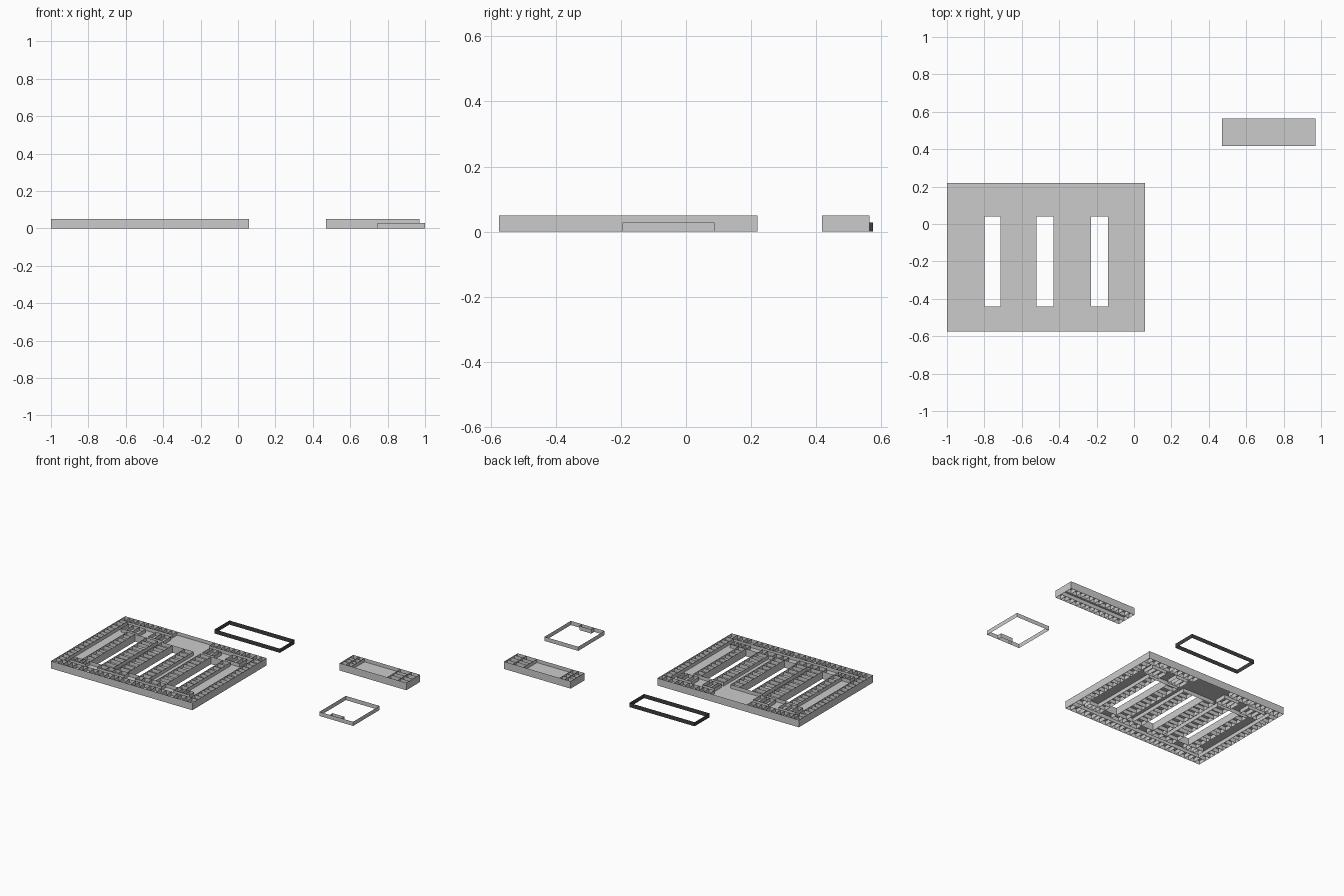
import bpy, bmesh, random

if "Cube" in bpy.data.objects:
    bpy.data.objects.remove(bpy.data.objects["Cube"])

random.seed(4)
FLOOR, TOP = 0.026, 0.05
UPPER, LOWER = (FLOOR, TOP), (0.0, FLOOR)
FULL = (0.0, TOP)


def wall(bm, x0, y0, x1, y1, z):
    """Thin upright sheet."""
    bm.faces.new([bm.verts.new(p) for p in (
        (x0, y0, z[0]), (x1, y1, z[0]), (x1, y1, z[1]), (x0, y0, z[1]))])


def ring(bm, x0, x1, y0, y1, z, flip=False):
    """Four upright sheets, facing outwards unless flipped."""
    pts = [(x0, y0), (x1, y0), (x1, y1), (x0, y1)]
    if flip:
        pts.reverse()
    for a, b in zip(pts, pts[1:] + pts[:1]):
        wall(bm, *a, *b, z)


def slab(bm, x0, x1, y0, y1):
    """Intermediate floor sheet."""
    bm.faces.new([bm.verts.new((x, y, FLOOR)) for x, y in (
        (x0, y0), (x1, y0), (x1, y1), (x0, y1))])


def rooms(bm, x0, x1, y0, y1, n, z, axis):
    """Row of n rooms along an axis, with slightly uneven dividers."""
    ring(bm, x0, x1, y0, y1, z)
    for i in range(1, n):
        t = (i + random.uniform(-0.2, 0.2)) / n
        if axis == 'x':
            x = x0 + (x1 - x0) * t
            wall(bm, x, y0, x, y1, z)
        else:
            y = y0 + (y1 - y0) * t
            wall(bm, x0, y, x1, y, z)


def finish(bm, name, mat=None):
    me = bpy.data.meshes.new(name)
    bm.to_mesh(me)
    bm.free()
    ob = bpy.data.objects.new(name, me)
    bpy.context.collection.objects.link(ob)
    if mat:
        me.materials.append(mat)


# Main building: outer walls, floor and three courtyards
X0, X1, Y0, Y1 = -1.0, 0.06, -0.575, 0.22
slots = [(-0.80, -0.715), (-0.52, -0.43), (-0.23, -0.14)]
S0, S1 = -0.44, 0.04
bm = bmesh.new()
ring(bm, X0, X1, Y0, Y1, FULL)
slab(bm, X0, X1, Y0, S0)
slab(bm, X0, X1, S1, Y1)
left = X0
for a, b in slots:
    slab(bm, left, a, S0, S1)
    ring(bm, a, b, S0, S1, FULL, True)
    left = b
slab(bm, left, X1, S0, S1)
finish(bm, "main_building_shell")

# Main building: rooms on both storeys
for name, z in (("main_upper_rooms", UPPER), ("main_lower_rooms", LOWER)):
    bm = bmesh.new()
    # Perimeter rooms
    for a, b in ((X0, -0.945), (0.005, X1)):
        rooms(bm, a, b, -0.515, 0.165, 17, z, 'y')
    rooms(bm, X0, X1, Y0, -0.515, 27, z, 'x')
    rooms(bm, X0, -0.61, 0.165, Y1, 11, z, 'x')
    rooms(bm, -0.33, X1, 0.165, Y1, 10, z, 'x')
    # Rooms beside the courtyards
    for a, b in ((-0.86, -0.80), (-0.715, -0.63), (-0.60, -0.52),
                 (-0.43, -0.36), (-0.31, -0.23), (-0.14, -0.085)):
        rooms(bm, a, b, S0, S1, 10, z, 'y')
    # Rooms at the ends of the courtyards
    for a, b in ((-0.92, -0.79), (-0.715, -0.60), (-0.31, -0.22), (-0.14, -0.03)):
        rooms(bm, a, b, 0.06, 0.14, 3, z, 'x')
    for a, b in ((-0.92, -0.80), (-0.715, -0.51), (-0.43, -0.23), (-0.14, -0.02)):
        rooms(bm, a, b, -0.49, S0, 4, z, 'x')
    finish(bm, name)

# Small building
bm = bmesh.new()
ring(bm, 0.47, 0.97, 0.417, 0.563, FULL)
slab(bm, 0.47, 0.97, 0.417, 0.563)
finish(bm, "small_building_shell")

bm = bmesh.new()
for a, b in ((0.47, 0.515), (0.515, 0.555), (0.825, 0.905), (0.905, 0.97)):
    rooms(bm, a, b, 0.417, 0.563, 4, UPPER, 'y')
finish(bm, "small_upper_rooms")

bm = bmesh.new()
for a, b in ((0.417, 0.467), (0.513, 0.563)):
    rooms(bm, 0.47, 0.97, a, b, 13, LOWER, 'x')
finish(bm, "small_lower_rooms")

# Dark rectangular enclosure
dark = bpy.data.materials.new("dark_grey")
dark.diffuse_color = (0.05, 0.05, 0.05, 1)
dark.use_nodes = True
dark.node_tree.nodes["Principled BSDF"].inputs["Base Color"].default_value = dark.diffuse_color
bm = bmesh.new()
ring(bm, -0.467, 0.022, 0.417, 0.575, (0, 0.028))
finish(bm, "dark_enclosure", dark)

# Light enclosure with recessed entrance
bm = bmesh.new()
ring(bm, 0.747, 1.0, -0.195, 0.087, (0, 0.028))
for a, b in (((0.825, -0.195), (0.825, -0.165)),
             ((0.825, -0.165), (0.915, -0.165)),
             ((0.915, -0.165), (0.915, -0.195))):
    wall(bm, *a, *b, (0, 0.028))
finish(bm, "light_enclosure")
